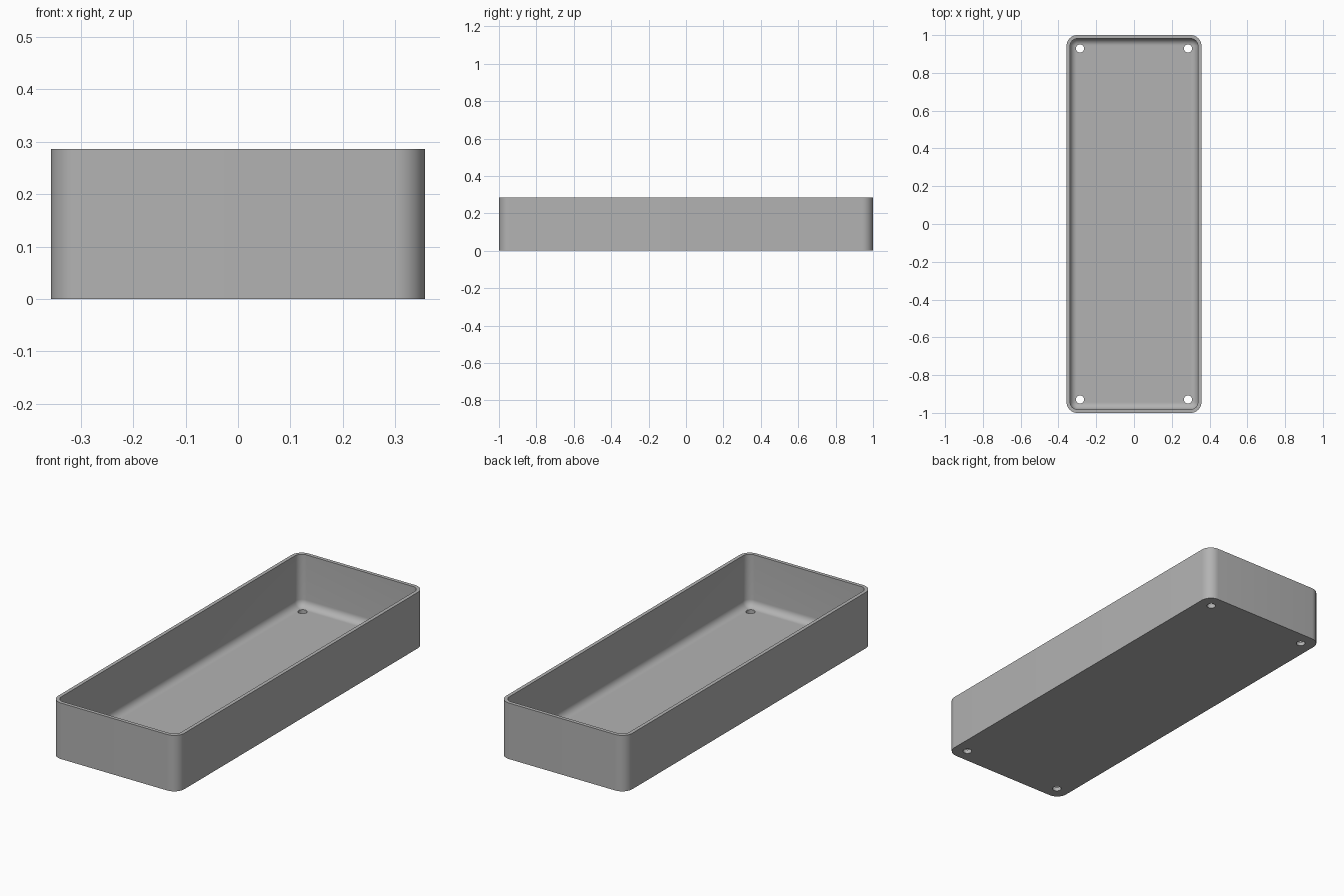
import bpy, bmesh, math

if "Cube" in bpy.data.objects:
    bpy.data.objects.remove(bpy.data.objects["Cube"], do_unlink=True)

HX, HY, H = 0.357, 1.0, 0.286      # half width, half length, height
R, WALL, FLOOR, FILLET = 0.057, 0.0185, 0.02, 0.036
SEG = 10

grey = bpy.data.materials.new("plain grey")
grey.use_nodes = True
colour = (0.45, 0.45, 0.45, 1)
grey.diffuse_color = colour
grey.node_tree.nodes["Principled BSDF"].inputs["Base Color"].default_value = colour


def ring(bm, inset, z):
    """Rounded rectangle loop, offset inwards from the outer outline."""
    r = max(R - inset, 0.003)
    verts = []
    for k, (sx, sy) in enumerate([(1, 1), (-1, 1), (-1, -1), (1, -1)]):
        cx, cy = sx * (HX - inset - r), sy * (HY - inset - r)
        for i in range(SEG + 1):
            a = math.pi / 2 * (k + i / SEG)
            verts.append(bm.verts.new((cx + r * math.cos(a), cy + r * math.sin(a), z)))
    return verts


# Tray shell: outer wall, rim, inner wall, filleted floor edge
profile = [(0, 0), (0, H), (WALL, H)]
for i in range(SEG + 1):
    a = math.pi / 2 * i / SEG
    profile.append((WALL + FILLET * (1 - math.cos(a)), FLOOR + FILLET * (1 - math.sin(a))))
bm = bmesh.new()
rings = [ring(bm, d, z) for d, z in profile]
for lo, hi in zip(rings, rings[1:]):
    for i in range(len(lo)):
        j = (i + 1) % len(lo)
        bm.faces.new((lo[i], lo[j], hi[j], hi[i]))
bm.faces.new(rings[0][::-1])
bm.faces.new(rings[-1])
bmesh.ops.recalc_face_normals(bm, faces=bm.faces)
mesh = bpy.data.meshes.new("tray")
bm.to_mesh(mesh)
bm.free()
mesh.materials.append(grey)
tray = bpy.data.objects.new("tray", mesh)
bpy.context.collection.objects.link(tray)

# Four screw holes through the floor
bm = bmesh.new()
for sx in (-1, 1):
    for sy in (-1, 1):
        made = bmesh.ops.create_cone(bm, cap_ends=True, segments=32,
                                     radius1=0.0214, radius2=0.0214, depth=0.2)
        bmesh.ops.translate(bm, verts=made["verts"], vec=(sx * 0.286, sy * 0.929, 0))
cut_mesh = bpy.data.meshes.new("hole_cutter")
bm.to_mesh(cut_mesh)
bm.free()
cut_mesh.materials.append(grey)
cutter = bpy.data.objects.new("hole_cutter", cut_mesh)
bpy.context.collection.objects.link(cutter)

cut = tray.modifiers.new("screw_holes", "BOOLEAN")
cut.operation = "DIFFERENCE"
cut.solver = "EXACT"
cut.object = cutter
bpy.ops.object.select_all(action="DESELECT")
tray.select_set(True)
bpy.context.view_layer.objects.active = tray
bpy.ops.object.modifier_apply(modifier=cut.name)
bpy.data.objects.remove(cutter, do_unlink=True)
bpy.ops.object.shade_smooth_by_angle(angle=math.radians(35))
